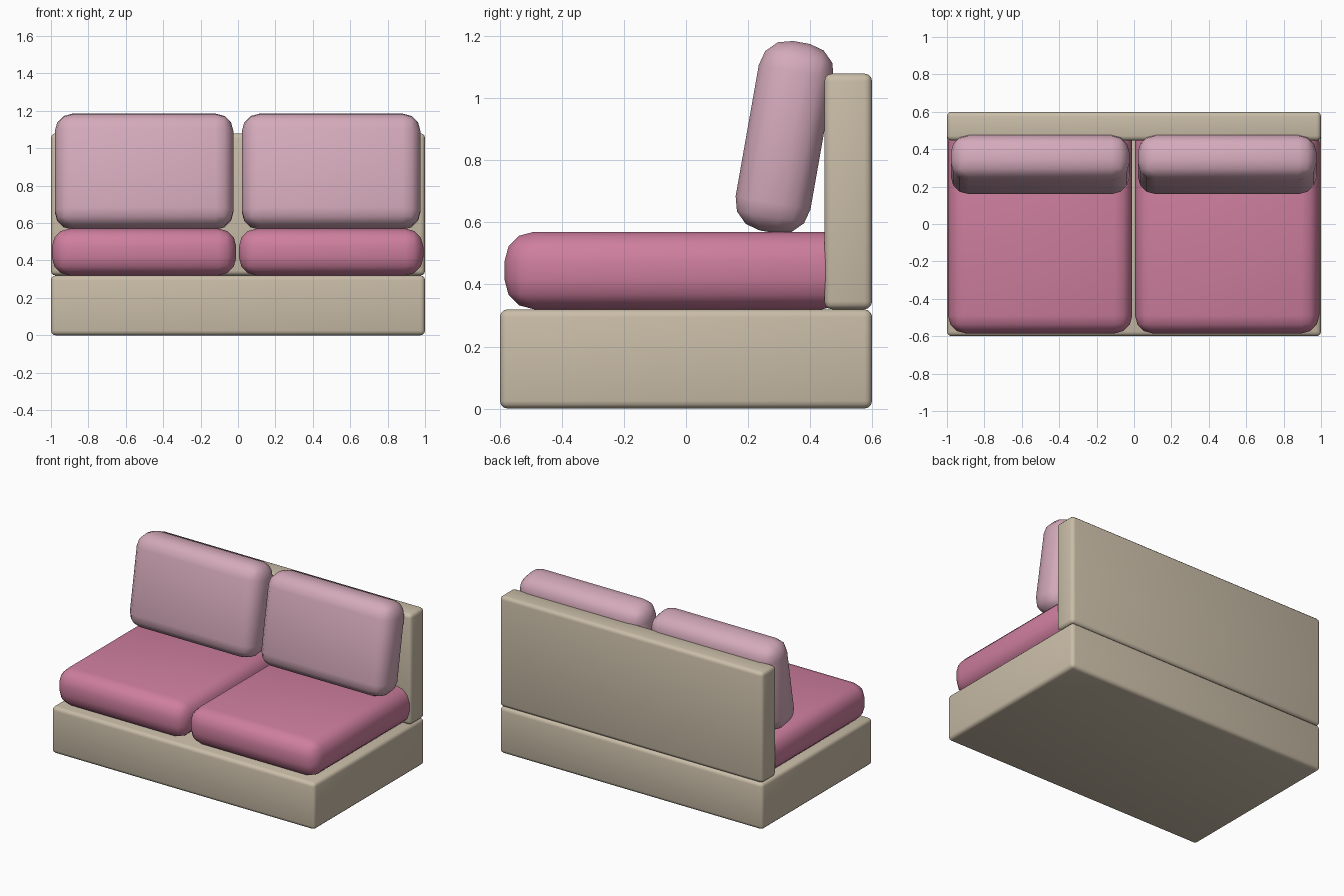
import bpy
from math import radians

cube = bpy.data.objects.get("Cube")
if cube:
    bpy.data.objects.remove(cube, do_unlink=True)


def material(name, rgb):
    mat = bpy.data.materials.new(name)
    mat.use_nodes = True
    colour = (*rgb, 1)
    mat.diffuse_color = colour
    mat.node_tree.nodes["Principled BSDF"].inputs["Base Color"].default_value = colour
    return mat


def rounded_box(name, centre, size, bevel, mat, tilt=0):
    """Box with rounded edges, tilted back about x."""
    bpy.ops.mesh.primitive_cube_add(size=1, location=centre)
    obj = bpy.context.object
    obj.name = name
    obj.scale = size
    bpy.ops.object.transform_apply(location=False, rotation=False, scale=True)
    obj.rotation_euler.x = radians(tilt)
    mod = obj.modifiers.new("Rounding", "BEVEL")
    mod.width = bevel
    mod.segments = 3
    mod.limit_method = "NONE"
    bpy.ops.object.modifier_apply(modifier=mod.name)
    obj.data.materials.append(mat)
    bpy.ops.object.shade_smooth_by_angle(angle=radians(40))
    return obj


beige = material("beige fabric", (0.59, 0.51, 0.39))
rose = material("rose fabric", (0.62, 0.21, 0.34))
pale = material("pale pink fabric", (0.66, 0.40, 0.49))

# Frame
rounded_box("base", (0, 0, 0.16), (2, 1.2, 0.32), 0.025, beige)
rounded_box("backrest", (0, 0.523, 0.7), (2, 0.154, 0.76), 0.025, beige)

# Cushions, one pair per side
for side, x in (("right", -0.502), ("left", 0.498)):
    rounded_box(f"seat_cushion_{side}", (x, -0.025, 0.445),
                (0.985, 1.12, 0.25), 0.095, rose)
    rounded_box(f"back_cushion_{side}", (x, 0.318, 0.875),
                (0.955, 0.245, 0.62), 0.095, pale, tilt=-10)
